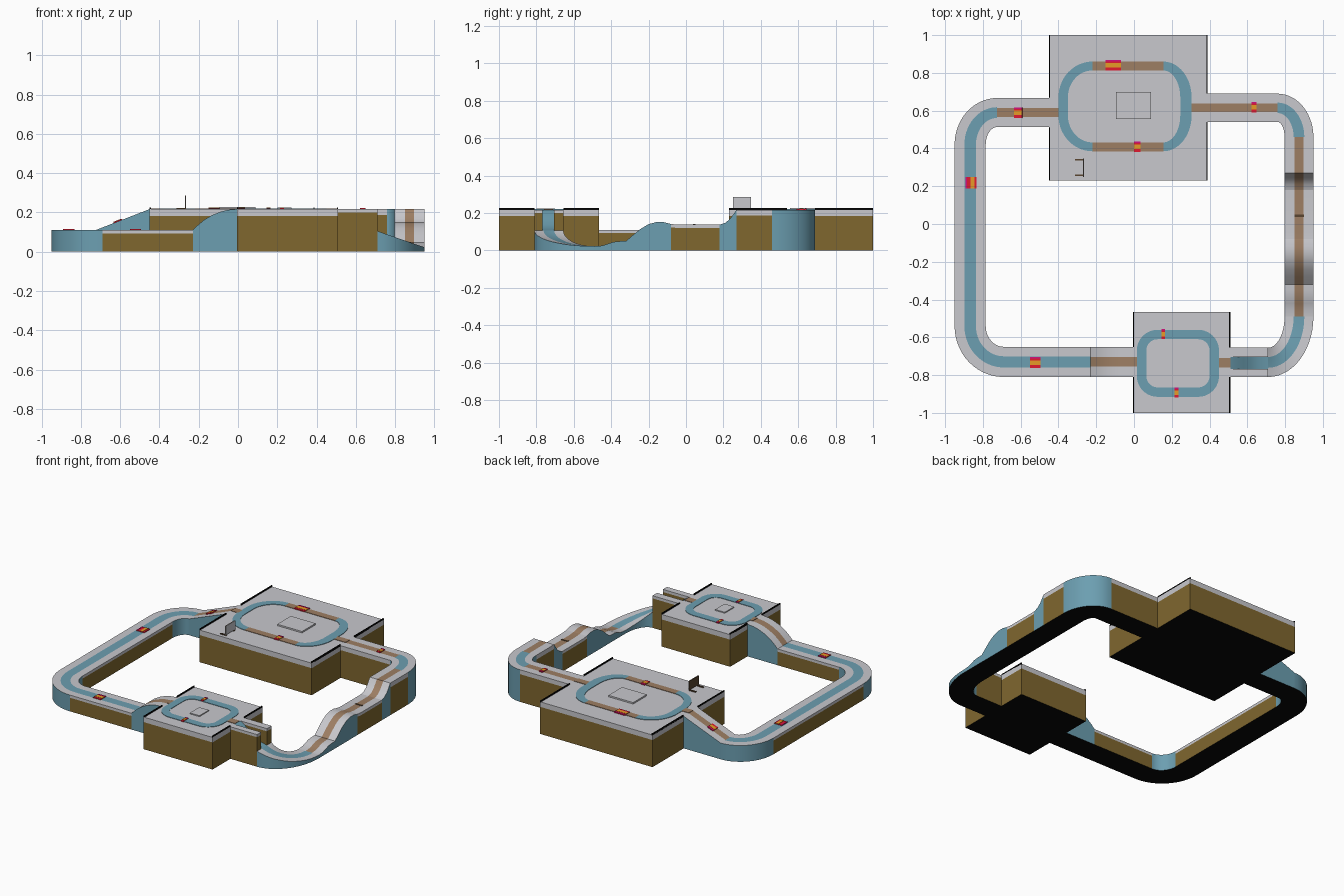
import bpy, bmesh, math

if "Cube" in bpy.data.objects:
    bpy.data.objects.remove(bpy.data.objects["Cube"])

def mat(name, r, g, b):
    m = bpy.data.materials.new(name)
    m.diffuse_color = (r, g, b, 1)
    m.use_nodes = True
    m.node_tree.nodes["Principled BSDF"].inputs["Base Color"].default_value = m.diffuse_color
    return m

GREY = mat("light grey", .58, .58, .61)
BLUE = mat("dusty blue", .15, .345, .44)
BROWN = mat("earth brown", .215, .135, .028)
TAN = mat("tan stripe", .34, .21, .125)
BLACK = mat("black", .002, .002, .002)
RED = mat("red", .75, .01, .03)
ORANGE = mat("orange", .8, .33, .02)
MAGENTA = mat("magenta", .65, .005, .2)
WOOD = mat("dark wood", .1, .06, .03)
MATS = [GREY, BLUE, BROWN, TAN, BLACK, RED, ORANGE, MAGENTA, WOOD]
H, LOW = .217, .11          # platform height, low road height

def finish(name, bm, smooth=False):
    bmesh.ops.recalc_face_normals(bm, faces=bm.faces)
    me = bpy.data.meshes.new(name)
    bm.to_mesh(me)
    bm.free()
    for m in MATS:
        me.materials.append(m)
    ob = bpy.data.objects.new(name, me)
    bpy.context.collection.objects.link(ob)
    if smooth:
        bpy.ops.object.select_all(action='DESELECT')
        ob.select_set(True)
        bpy.context.view_layer.objects.active = ob
        bpy.ops.object.shade_smooth_by_angle(angle=math.radians(25))
    return ob

def sweep(name, secs, side, stripe=None, top=GREY, base=0, layer=.018, width=.37, closed=False, smooth=True):
    """Solid road through sections (left xy, right xy, z) with an inset centre stripe."""
    bm = bmesh.new()
    lm = GREY if side == BROWN else side
    t0, t1 = .5 - width / 2, .5 + width / 2
    rows = []
    for (l, r, z) in secs:
        mix = lambda t: (l[0] + (r[0] - l[0]) * t, l[1] + (r[1] - l[1]) * t, z)
        ring = [(*l, base), (*l, z - layer), (*l, z)]
        if stripe:
            ring += [mix(t0), mix(t1)]
        ring += [(*r, z), (*r, z - layer), (*r, base)]
        rows.append([bm.verts.new(p) for p in ring])
    mats = [side, lm] + ([top, stripe, top] if stripe else [top]) + [lm, side, BLACK]
    n = len(mats)
    for a, b in zip(rows, rows[1:] + rows[:1] if closed else rows[1:]):
        for i in range(n):
            j = (i + 1) % n
            bm.faces.new((a[i], a[j], b[j], b[i])).material_index = MATS.index(mats[i])
    if not closed:
        for e in (rows[0], rows[-1]):
            bm.faces.new((e[0], e[1], e[-2], e[-1])).material_index = MATS.index(side)
            bm.faces.new(e[1:-1]).material_index = MATS.index(lm)
    return finish(name, bm, smooth)

def along_x(y0, y1, prof):
    return [((x, y0), (x, y1), z) for x, z in prof]

def along_y(x0, x1, prof):
    return [((x0, y), (x1, y), z) for y, z in prof]

def arc(c, outer, inner, a0, a1, z, n=14):
    """Quarter bend; z is a number or a function of the angle."""
    out = []
    for i in range(n + 1):
        a = math.radians(a0 + (a1 - a0) * i / n)
        p = [(c[0] + r[0] * math.cos(a), c[1] + r[1] * math.sin(a)) for r in (outer, inner)]
        out.append((p[0], p[1], z(a) if callable(z) else z))
    return out

def box(name, m, x0, x1, y0, y1, z0, z1):
    bm = bmesh.new()
    bmesh.ops.create_cube(bm, size=1)
    for v in bm.verts:
        v.co = ((x0, x1)[v.co.x > 0], (y0, y1)[v.co.y > 0], (z0, z1)[v.co.z > 0])
    for f in bm.faces:
        f.material_index = MATS.index(m)
    return finish(name, bm)

# Platforms with raised centre plates
sweep("large_platform", along_x(.23, 1, [(-.45, H), (.39, H)]), BROWN, layer=.034)
sweep("small_platform", along_x(-1, -.465, [(-.005, H), (.51, H)]), BROWN, layer=.034)
box("large_centre_plate", GREY, -.095, .09, .555, .70, H - .002, .227)
box("small_centre_plate", GREY, .2, .272, -.80, -.70, H - .002, .224)

# Thin black rims on platform edges, open where the road joins
for x, spans in ((-.447, ((.23, .51), (.67, 1))), (.387, ((.23, .54), (.69, 1))),
                 (-.002, ((-1, -.81), (-.65, -.465))), (.507, ((-1, -.81), (-.655, -.465)))):
    for y0, y1 in spans:
        box("edge_rim", BLACK, x - .003, x + .003, y0, y1, H - .004, .226)

# Left half of the circuit
sweep("upper_left_ramp", along_x(.513, .667, [(-.725, LOW), (-.45, H)]), BLUE, TAN, width=.31)
sweep("upper_left_bend", arc((-.725, .42), (.225, .247), (.06, .093), 90, 180, LOW), BLUE, BLUE)
sweep("left_straight", along_y(-.95, -.785, [(.42, LOW), (-.54, LOW)]), BROWN, BLUE)
sweep("lower_left_bend", arc((-.69, -.54), (.26, .27), (.095, .11), 180, 270, LOW), BLUE, BLUE)
sweep("lower_straight", along_x(-.81, -.65, [(-.69, LOW), (-.23, LOW)]), BROWN, BLUE)
sweep("lower_ramp", along_x(-.81, -.65, [(-.23, LOW), (-.205, .135), (-.17, .164), (-.13, .187),
      (-.09, .203), (-.05, .213), (-.005, H)]), BLUE, TAN, width=.31)

# Right half: walled chute, descending bend, hills, level road
chute = [(.51, H), (.54, .2), (.58, .168), (.62, .138), (.66, .117), (.71, .105)]
sweep("chute_floor", along_x(-.767, -.705, chute), BLUE, top=BLUE)
for y0, y1 in ((-.81, -.767), (-.705, -.655)):
    sweep("chute_wall", along_x(y0, y1, [(.51, H), (.71, H)]), BROWN)
sweep("lower_right_bend", arc((.71, -.49), (.24, .32), (.087, .165), 270, 360,
      lambda a: .105 - .083 * math.cos(a)), BLUE, BLUE)
sweep("hill_climb", along_y(.797, .95, [(-.49, .022), (-.45, .025), (-.42, .034), (-.39, .045), (-.35, .049),
      (-.32, .05), (-.28, .085), (-.24, .117), (-.2, .14), (-.16, .151), (-.12, .151), (-.08, .141)]),
      BLUE, TAN, width=.31, layer=.012)
sweep("right_straight", along_y(.797, .95, [(-.08, .141), (-.04, .137), (.18, .137)]), BROWN, TAN, width=.31)
sweep("upper_climb", along_y(.797, .95, [(.18, .137), (.21, .147), (.235, .168), (.255, .195), (.27, H)]),
      BLUE, TAN, width=.31)
sweep("upper_right_straight", along_y(.797, .95, [(.27, H), (.46, H)]), BROWN, TAN, width=.31, layer=.03)
sweep("upper_right_bend", arc((.76, .46), (.19, .23), (.037, .08), 0, 90, H), BLUE, BLUE)
sweep("upper_road", along_x(.54, .69, [(.39, H), (.76, H)]), BROWN, TAN, width=.31, layer=.03)

# Painted lanes on the platforms
Z = H + .003
def lane(name, secs, m, closed=False):
    sweep(name, secs, m, top=m, base=H - .001, layer=.001, closed=closed, smooth=False)

lane("large_loop_right", arc((.155, .67), (.15, .19), (.09, .143), 90, 0, Z) +
     arc((.155, .575), (.15, .19), (.09, .143), 0, -90, Z), BLUE)
lane("large_loop_left", arc((-.22, .67), (.18, .19), (.13, .143), 90, 180, Z) +
     arc((-.22, .575), (.18, .19), (.13, .143), 180, 270, Z), BLUE)
for y in (.385, .813):
    lane("large_loop_straight", along_x(y, y + .047, [(-.22, Z), (.155, Z)]), TAN)
ring = []
for cx, cy, a in ((.34, -.67, 0), (.125, -.67, 90), (.125, -.805, 180), (.34, -.805, 270)):
    ring += arc((cx, cy), (.11, .11), (.06, .06), a, a + 90, Z, 10)
lane("small_loop", ring, BLUE, True)
for x0, x1, y0, y1 in ((-.45, -.395, .566, .613), (.3, .39, .592, .638),
                       (-.005, .02, -.755, -.705), (.445, .51, -.76, -.71)):
    lane("lane_link", along_x(y0, y1, [(x0, Z), (x1, Z)]), TAN)

# Boost pads: red plate, orange band, magenta edge
def pad(cx, cy, sx, sy, z, across=True, tilt=0):
    x, y = sx / 2, sy / 2
    if across:
        bands = ((-x, x, -y * .45, y * .4), (-x, x, y * .7, y))
    else:
        bands = ((-x * .1, x * .6, -y, y), (-x, -x * .75, -y, y))
    parts = [box("boost_pad", RED, -x, x, -y, y, -.002, .004),
             box("boost_band", ORANGE, *bands[0], 0, .0055),
             box("boost_edge", MAGENTA, *bands[1], 0, .005)]
    for p in parts:
        p.location = (cx, cy, z)
        p.rotation_euler.y = tilt

pad(-.11, .84, .08, .056, H + .002)
pad(.018, .41, .034, .056, H + .002)
pad(.635, .618, .028, .055, H + .001)
pad(.155, -.583, .02, .054, H + .002)
pad(.225, -.892, .02, .054, H + .002)
pad(-.522, -.733, .055, .057, LOW + .001)
pad(-.862, .218, .058, .06, LOW + .001, False)
pad(-.612, .59, .045, .056, .155, True, -math.atan(.107 / .275))
box("hill_marker", WOOD, .85, .9, .038, .05, .136, .140)

# Sign board with two feet
box("sign_front", GREY, -.267, -.264, .25, .348, .225, .285)
box("sign_back", WOOD, -.271, -.267, .25, .348, .225, .285)
for y in (.258, .34):
    box("sign_foot", WOOD, -.312, -.266, y - .005, y + .005, H - .001, .223)
    box("sign_post", WOOD, -.271, -.265, y - .005, y + .005, H, .228)
